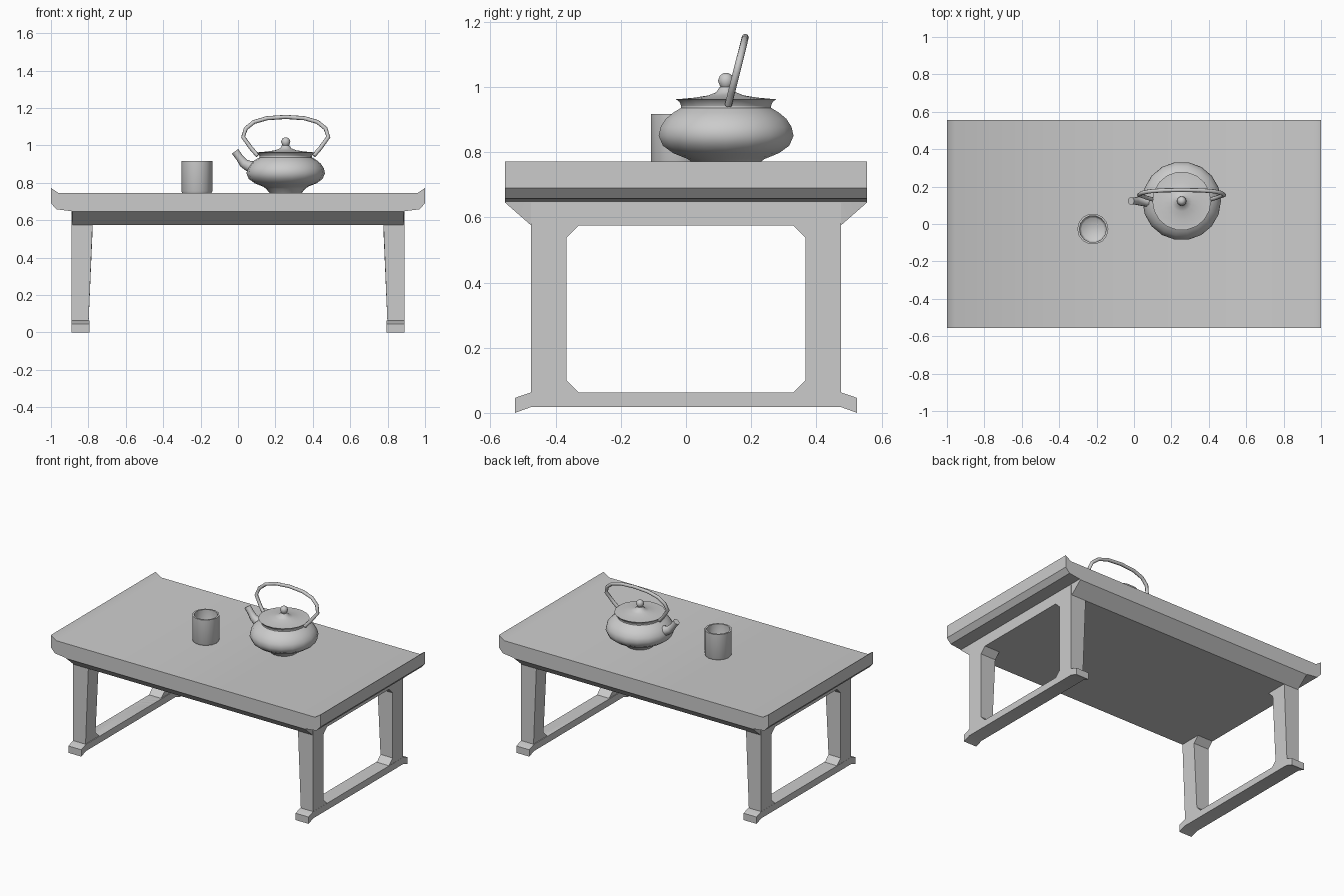
import bpy, bmesh, math
from mathutils import Vector

if "Cube" in bpy.data.objects:
    bpy.data.objects.remove(bpy.data.objects["Cube"])


def loft(name, rings, caps=True, closed=False, angle=35):
    """Skin a row of equal-length point rings into a mesh object."""
    bm = bmesh.new()
    vs = [[bm.verts.new(p) for p in r] for r in rings]
    n = len(rings[0])
    pairs = list(zip(vs, vs[1:])) + ([(vs[-1], vs[0])] if closed else [])
    for a, b in pairs:
        for i in range(n):
            j = (i + 1) % n
            bm.faces.new((a[i], a[j], b[j], b[i]))
    if caps and not closed:
        bm.faces.new(vs[0])
        bm.faces.new(vs[-1])
    bmesh.ops.recalc_face_normals(bm, faces=bm.faces)
    me = bpy.data.meshes.new(name)
    bm.to_mesh(me)
    bm.free()
    ob = bpy.data.objects.new(name, me)
    bpy.context.collection.objects.link(ob)
    bpy.ops.object.select_all(action='DESELECT')
    ob.select_set(True)
    bpy.context.view_layer.objects.active = ob
    bpy.ops.object.shade_smooth_by_angle(angle=math.radians(angle))
    return ob


def lathe(name, cx, cy, profile, sides):
    """Spin (radius, z) points round a vertical axis."""
    rings = [[(cx + r * math.cos(2 * math.pi * i / sides),
               cy + r * math.sin(2 * math.pi * i / sides), z)
              for i in range(sides)] for r, z in profile]
    return loft(name, rings, angle=50)


def tube(name, path, radii, sides=8):
    """Round tube along a path lying roughly in an x-z plane."""
    pts = [Vector(p) for p in path]
    rings = []
    for k, p in enumerate(pts):
        t = (pts[min(k + 1, len(pts) - 1)] - pts[max(k - 1, 0)]).normalized()
        u = t.cross(Vector((0, 1, 0))).normalized()
        v = t.cross(u)
        rings.append([p + radii[k] * (u * math.cos(2 * math.pi * i / sides)
                                      + v * math.sin(2 * math.pi * i / sides))
                      for i in range(sides)])
    return loft(name, rings, angle=60)


# Table top: lipped ends, underside tapering in toward the frames
def top_section(y, zb):
    half = [(0.96, 0.745), (1, 0.772), (1, 0.69), (0.97, 0.658), (0.89, 0.648), (0.885, zb)]
    pts = half + [(-x, z) for x, z in reversed(half)]
    return [(x, y, z) for x, z in pts]


loft("table_top", [top_section(y, z) for y, z in
                   ((-0.555, 0.645), (-0.475, 0.575), (0.475, 0.575), (0.555, 0.645))])


# Leg frames: chamfered openings, legs flaring inward toward the top
def octagon(w, lo, hi, c, x_low, x_high, s):
    yz = [(w, lo + c), (w, hi - c), (w - c, hi), (c - w, hi),
          (-w, hi - c), (-w, lo + c), (c - w, lo), (w - c, lo)]
    return [(s * (x_high if z > 0.3 else x_low), y, z) for y, z in yz]


for side, s in (("left", -1), ("right", 1)):
    loft(side + "_leg_frame", [
        octagon(0.475, 0.025, 0.645, 0.002, 0.89, 0.89, s),
        octagon(0.475, 0.025, 0.645, 0.002, 0.80, 0.775, s),
        octagon(0.367, 0.063, 0.575, 0.038, 0.80, 0.778, s),
        octagon(0.367, 0.063, 0.575, 0.038, 0.89, 0.89, s)], closed=True)
    # Floor rail with turned-out feet
    half = [(0.475, 0.018), (0.525, 0.0), (0.525, 0.046), (0.475, 0.063)]
    outline = half + [(-y, z) for y, z in reversed(half)]
    loft(side + "_floor_rail", [[(s * x, y, z) for y, z in outline] for x in (0.795, 0.891)])

# Teapot
PX, PY = 0.255, 0.123
lathe("teapot_body", PX, PY, [
    (0.085, 0.744), (0.105, 0.768), (0.12, 0.779), (0.165, 0.797), (0.197, 0.82),
    (0.21, 0.85), (0.204, 0.877), (0.188, 0.902), (0.165, 0.921), (0.14, 0.936),
    (0.14, 0.95)], 18)
lathe("teapot_lid", PX, PY, [
    (0.14, 0.942), (0.145, 0.954), (0.157, 0.963), (0.145, 0.963), (0.10, 0.967),
    (0.055, 0.974), (0.03, 0.984), (0.02, 1.0)], 18)
lathe("lid_knob", PX, PY, [
    (0.012, 0.994), (0.019, 1.003), (0.025, 1.019), (0.019, 1.035), (0.008, 1.042)], 12)
tube("teapot_spout", [(0.11, PY, 0.88), (0.06, PY, 0.887), (0.03, PY, 0.905),
                      (0.008, PY, 0.935), (-0.016, PY, 0.968)],
     [0.034, 0.03, 0.025, 0.02, 0.021], 10)

# Bail handle, leaning back
half = [(0.15, 0.945), (0.185, 0.985), (0.228, 1.045), (0.213, 1.09),
        (0.17, 1.125), (0.1, 1.145), (0.0, 1.152)]
arch = [(-x, z) for x, z in half] + [(x, z) for x, z in reversed(half[:-1])]
tube("teapot_handle", [(PX + x, 0.13 + (z - 0.945) * 0.25, z) for x, z in arch],
     [0.011] * len(arch))

# Cup
lathe("cup", -0.22, -0.027, [
    (0.078, 0.744), (0.083, 0.755), (0.083, 0.917), (0.072, 0.917),
    (0.07, 0.775), (0.06, 0.765)], 14)
